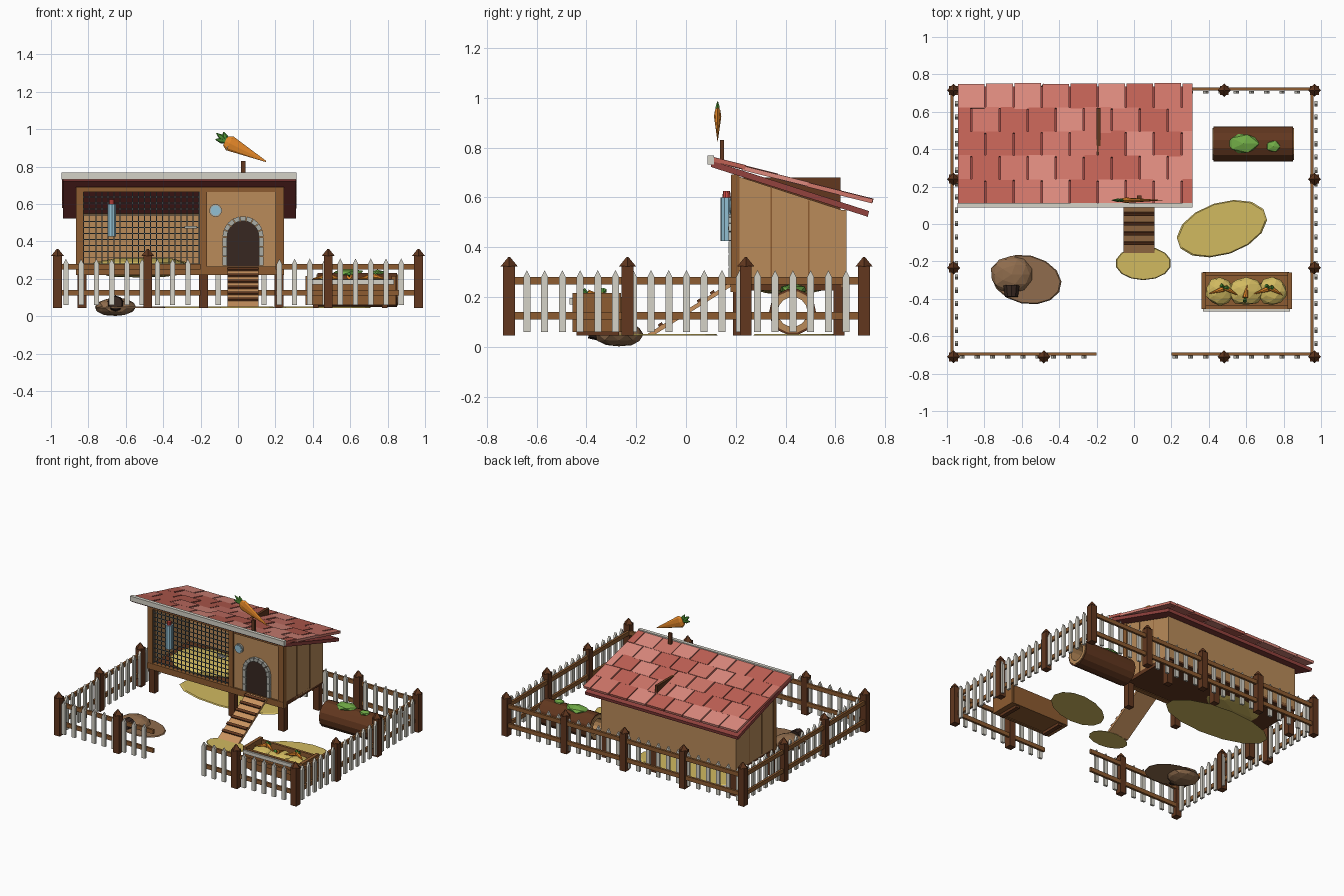
import bpy, bmesh, math, random
from mathutils import Matrix, Vector

if "Cube" in bpy.data.objects:
    bpy.data.objects.remove(bpy.data.objects["Cube"])
random.seed(4)
G = 0.045  # ground level of the run


def mat(name, r, g, b):
    m = bpy.data.materials.new(name)
    m.diffuse_color = [(c / 255) ** 2.2 for c in (r, g, b)] + [1]
    m.use_nodes = True
    m.node_tree.nodes["Principled BSDF"].inputs["Base Color"].default_value = m.diffuse_color
    return m


DARK = mat("dark wood", 98, 58, 36)
MID = mat("mid wood", 140, 92, 52)
TAN = mat("tan wood", 184, 138, 90)
RAMP = mat("ramp wood", 200, 145, 95)
WHITE = mat("white paint", 212, 209, 198)
REDS = [mat("tile %d" % i, *c) for i, c in enumerate([(192, 98, 86), (208, 118, 106), (222, 138, 126)])]
DECK = mat("roof deck", 145, 68, 64)
STRAW = mat("straw", 208, 184, 96)
DIRT = mat("dirt", 142, 108, 78)
BLACK = mat("dark opening", 58, 44, 38)
WIRE = mat("wire", 92, 104, 108)
STONE = mat("arch stone", 170, 172, 165)
BLUE = mat("blue", 145, 190, 210)
RED = mat("red cap", 205, 75, 70)
ORANGE = mat("carrot", 228, 135, 45)
GREEN = mat("leaf", 75, 140, 55)
MOSS = mat("moss", 112, 170, 72)


def done(name, bm, m):
    bmesh.ops.recalc_face_normals(bm, faces=bm.faces[:])
    me = bpy.data.meshes.new(name)
    bm.to_mesh(me)
    bm.free()
    me.materials.append(m)
    bpy.context.collection.objects.link(bpy.data.objects.new(name, me))


def box(bm, x0, x1, y0, y1, z0, z1):
    M = Matrix.Translation(((x0 + x1) / 2, (y0 + y1) / 2, (z0 + z1) / 2))
    bmesh.ops.create_cube(bm, size=1, matrix=M @ Matrix.Diagonal((x1 - x0, y1 - y0, z1 - z0, 1)))


def boxes(name, m, *bs):
    bm = bmesh.new()
    for b in bs:
        box(bm, *b)
    done(name, bm, m)


def prism(bm, pts, axis, a, b):
    put = (lambda u, v, w: (w, u, v)) if axis == "x" else (lambda u, v, w: (u, w, v))
    A, B = [[bm.verts.new(put(u, v, w)) for u, v in pts] for w in (a, b)]
    bm.faces.new(A)
    bm.faces.new(B)
    for i in range(len(pts)):
        j = (i + 1) % len(pts)
        bm.faces.new((A[i], A[j], B[j], B[i]))


def cone(bm, p, q, r1, r2, n=8, flat=1):
    p, q = Vector(p), Vector(q)
    R = (q - p).to_track_quat("Z", "Y").to_matrix().to_4x4()
    M = Matrix.Translation((p + q) / 2) @ Matrix.Diagonal((1, flat, 1, 1)) @ R
    bmesh.ops.create_cone(bm, cap_ends=True, segments=n, radius1=r1, radius2=r2, depth=(q - p).length, matrix=M)


def blob(bm, c, r, rough=0.0, sub=2):
    vs = bmesh.ops.create_icosphere(bm, subdivisions=sub, radius=1)["verts"]
    for v in vs:
        k = 1 + random.uniform(-rough, rough)
        v.co = Vector([c[i] + v.co[i] * r[i] * k for i in range(3)])


def patch(name, m, x, y, rx, ry, ang):
    bm = bmesh.new()
    M = Matrix.Translation((x, y, G + .003)) @ Matrix.Rotation(math.radians(ang), 4, "Z") @ Matrix.Diagonal((rx, ry, 1, 1))
    bmesh.ops.create_cone(bm, cap_ends=True, segments=14, radius1=1, radius2=.96, depth=.006, matrix=M)
    done(name, bm, m)


# Picket fence
X, YB, YF = .965, .715, -.71
xs = [-X, -.4825, 0, .4825, X]
ys = [YF, -.235, .24, YB]
posts = {(x, y) for x in xs for y in (YF, YB) if (x, y) != (0, YF)} | {(x, y) for x in (-X, X) for y in ys}
bm = bmesh.new()
for x, y in sorted(posts):
    box(bm, x - .024, x + .024, y - .024, y + .024, G, .325)
    cone(bm, (x, y, .322), (x, y, .36), .035, .004, 4)
done("fence_posts", bm, DARK)
bm, pk = bmesh.new(), bmesh.new()
pic = lambda c: [(c - .014, .06), (c + .014, .06), (c + .014, .28), (c, .308), (c - .014, .28)]
for z in (.11, .25):
    for x in (-X - .007, X - .013):
        box(bm, x - .008, x + .008, YF, YB, z, z + .03)
    box(bm, -X, X, .713, .729, z, z + .03)
    for a, b in ((-X, -.2), (.2, X)):
        box(bm, a, b, -.703, -.687, z, z + .03)
for i in range(1, 20):
    for x in (-X + .015, X + .008):
        prism(pk, pic(YF + i * .0712), "x", x - .008, x + .008)
for i in range(23):
    x = -.92 + i * .0815
    prism(pk, pic(x), "y", .697, .712)
    if abs(x) > .2:
        prism(pk, pic(x), "y", -.72, -.704)
done("fence_rails", bm, MID)
done("fence_pickets", pk, WHITE)

# Hutch body
top = lambda y: .72 - .325 * (y - .1)
wall = [(.19, .24), (.645, .24), (.645, top(.645)), (.19, top(.19))]
for name, a, b in (("left_wall", -.86, -.84), ("right_wall", .22, .24)):
    bm = bmesh.new()
    prism(bm, wall, "x", a, b)
    done(name, bm, TAN)
boxes("back_wall", TAN, (-.86, .24, .625, .645, .24, .55))
boxes("plank_seams", MID, *[(s, s + .004, y, y + .006, .25, top(y) - .005) for y in (.34, .49) for s in (-.863, .239)])
boxes("front_panel", TAN, (-.165, .2, .19, .205, .26, .67))
boxes("hutch_floor", DARK, (-.86, .24, .19, .645, .225, .255))
boxes("partition", DARK, (-.2, -.18, .2, .62, .25, .68))
boxes("front_frame", MID, (-.865, -.825, .18, .215, .22, .69), (-.205, -.165, .18, .215, .22, .69),
      (.2, .245, .18, .215, .22, .69), (-.865, .245, .182, .213, .665, .692), (-.865, .245, .178, .213, .22, .265))
boxes("hutch_legs", DARK, *[(x - .024, x + .024, y - .022, y + .022, G, .23) for x in (-.835, -.185, .22) for y in (.21, .615)])
boxes("wire_mesh", WIRE, *[(-.825 + i * .0325 - .0025, -.825 + i * .0325 + .0025, .194, .199, .265, .667) for i in range(20)],
      *[(-.826, -.204, .194, .199, .28 + i * .0325 - .0025, .28 + i * .0325 + .0025) for i in range(12)])
bm = bmesh.new()
blob(bm, (-.52, .41, .26), (.29, .19, .055), .08)
done("bedding", bm, STRAW)

# Arched door, stones, round window, latch, bottle
cx, cz, r = .027, .425, .085
bm = bmesh.new()
arc = [(cx + r * math.cos(t * math.pi / 10), cz + r * math.sin(t * math.pi / 10)) for t in range(11)]
prism(bm, [(cx + r, .265)][:1] + arc + [(cx - r, .265)], "y", .182, .192)
done("door_opening", bm, BLACK)
bm = bmesh.new()
for i in range(9):
    a, b = (i + .05) * math.pi / 9, (i + .95) * math.pi / 9
    prism(bm, [(cx + q * math.cos(t), cz + q * math.sin(t)) for q, t in ((r, a), (.11, a), (.11, b), (r, b))], "y", .17, .192)
for s in (-1, 1):
    for k in range(3):
        u, v = sorted((cx + s * r, cx + s * .11))
        box(bm, u, v, .17, .192, .27 + k * .052, .318 + k * .052)
done("door_stones", bm, STONE)
bm = bmesh.new()
cone(bm, (-.12, .19, .565), (-.12, .178, .565), .034, .034, 14)
done("window_rim", bm, STONE)
bm = bmesh.new()
cone(bm, (-.12, .19, .565), (-.12, .174, .565), .026, .026, 14)
done("window_glass", bm, BLUE)
boxes("latch", STONE, (-.285, -.22, .168, .182, .468, .482))
bm = bmesh.new()
cone(bm, (-.675, .163, .425), (-.675, .163, .6), .025, .025, 10)
done("water_bottle", bm, BLUE)
bm = bmesh.new()
cone(bm, (-.675, .163, .6), (-.675, .163, .625), .017, .014, 10)
done("bottle_cap", bm, RED)

# Roof deck, front trim, staggered tiles
bm = bmesh.new()
prism(bm, [(.1, .722), (.73, .522), (.735, .545), (.1, .748)], "x", -.935, .31)
done("roof_deck", bm, DECK)
boxes("roof_front_trim", WHITE, (-.943, .313, .087, .112, .732, .768))
sets = [bmesh.new() for _ in REDS]
for row in range(5):
    x = -.94 - (.075 if row % 2 else 0)
    yc = .17 + row * .128
    while x < .3:
        a, b = max(x, -.94), min(x + .142, .312)
        if b - a > .02:
            L = .14 + random.uniform(-.006, .006)
            M = (Matrix.Translation(((a + b) / 2, yc, .752 - .262 * (yc - .1) + random.uniform(0, .004)))
                 @ Matrix.Rotation(-.245, 4, "X") @ Matrix.Diagonal((b - a, L, .018, 1)))
            bmesh.ops.create_cube(random.choice(sets), size=1, matrix=M)
        x += .15
for i, b in enumerate(sets):
    done("roof_tiles_%d" % (i + 1), b, REDS[i])

# Carrot sign on the roof
boxes("sign_stick", DARK, (.015, .04, .137, .152, .72, .83))
bm = bmesh.new()
cone(bm, (-.045, .127, .925), (.15, .127, .827), .042, .003, 8, .35)
cone(bm, (-.068, .127, .937), (-.045, .127, .925), .026, .042, 8, .35)
done("sign_carrot", bm, ORANGE)
bm = bmesh.new()
for p in ((-.12, .945), (-.115, .978), (-.078, .985)):
    m = ((-.06 + p[0]) / 2, .127, (.935 + p[1]) / 2)
    cone(bm, (-.055, .127, .93), m, .006, .016, 6, .6)
    cone(bm, m, (p[0], .127, p[1]), .016, .003, 6, .6)
done("sign_carrot_leaves", bm, GREEN)

# Ramp with cleats
bm = bmesh.new()
prism(bm, [(-.16, .048), (.185, .262), (.185, .244), (-.13, .046)], "x", -.055, .11)
done("ramp", bm, RAMP)
bm = bmesh.new()
for i in range(6):
    y = -.1 + i * .052
    z = .048 + .62 * (y + .16)
    prism(bm, [(y - .008, z - .006), (y + .008, z + .004), (y + .003, z + .014), (y - .013, z + .004)], "x", -.055, .11)
done("ramp_cleats", bm, DARK)

# Ground patches and burrow
patch("straw_patch_right", STRAW, .47, -.025, .25, .14, 18)
patch("straw_patch_ramp", STRAW, .05, -.21, .15, .09, 0)
patch("straw_patch_under", STRAW, -.35, .44, .42, .17, 0)
patch("dirt_patch", DIRT, -.575, -.297, .19, .13, -12)
bm = bmesh.new()
blob(bm, (-.655, -.27, .05), (.112, .1, .05), .04)
done("burrow_mound", bm, DIRT)
bm = bmesh.new()
cone(bm, (-.655, -.33, .065), (-.655, -.39, .07), .045, .036, 10)
done("burrow_hole", bm, BLACK)

# Feeding trough with carrots
boxes("trough", MID, (.37, .83, -.455, -.435, .06, .2), (.37, .83, -.275, -.257, .06, .2), (.36, .385, -.455, -.26, .06, .215),
      (.82, .845, -.455, -.26, .06, .215), (.37, .83, -.45, -.26, .065, .085))
boxes("trough_trim", WHITE, (.37, .835, -.468, -.455, .17, .195))
boxes("trough_feet", DARK, (.4, .43, -.44, -.27, G, .066), (.77, .8, -.44, -.27, G, .066))
bm = bmesh.new()
for x in (.46, .6, .74):
    blob(bm, (x, -.36, .16), (.1 if x == .6 else .078, .075, .045), .06)
done("trough_straw", bm, STRAW)
bm, lf = bmesh.new(), bmesh.new()
for i, x in enumerate((.44, .52, .6, .68, .76)):
    d = Vector((math.cos(i * 2.1 + .4), .8 * math.sin(i * 2.1 + .4), .15)) * .042
    c = Vector((x, -.36, .207))
    cone(bm, c + d, c - d, .016, .002, 7)
    cone(lf, c + d, c + d * 1.6 + Vector((0, 0, .01)), .004, .012, 5)
done("trough_carrots", bm, ORANGE)
done("trough_carrot_leaves", lf, GREEN)


# Hollow log tunnel with moss
def tube(name, m, x0, x1, ro, ri, n=14):
    bm = bmesh.new()
    rings = [[bm.verts.new((x, .428 + q * math.cos(t * math.tau / n), .14 + q * math.sin(t * math.tau / n)))
              for t in range(n)] for x, q in ((x0, ro), (x1, ro), (x1, ri), (x0, ri))]
    for k in range(4):
        A, B = rings[k], rings[(k + 1) % 4]
        for i in range(n):
            bm.faces.new((A[i], A[(i + 1) % n], B[(i + 1) % n], B[i]))
    done(name, bm, m)


tube("log_bark", DARK, .425, .85, .094, .082)
tube("log_wood", TAN, .42, .856, .085, .06)
bm = bmesh.new()
blob(bm, (.585, .43, .232), (.09, .058, .022), .06, 1)
blob(bm, (.745, .415, .232), (.042, .033, .017), .06, 1)
done("log_moss", bm, MOSS)
